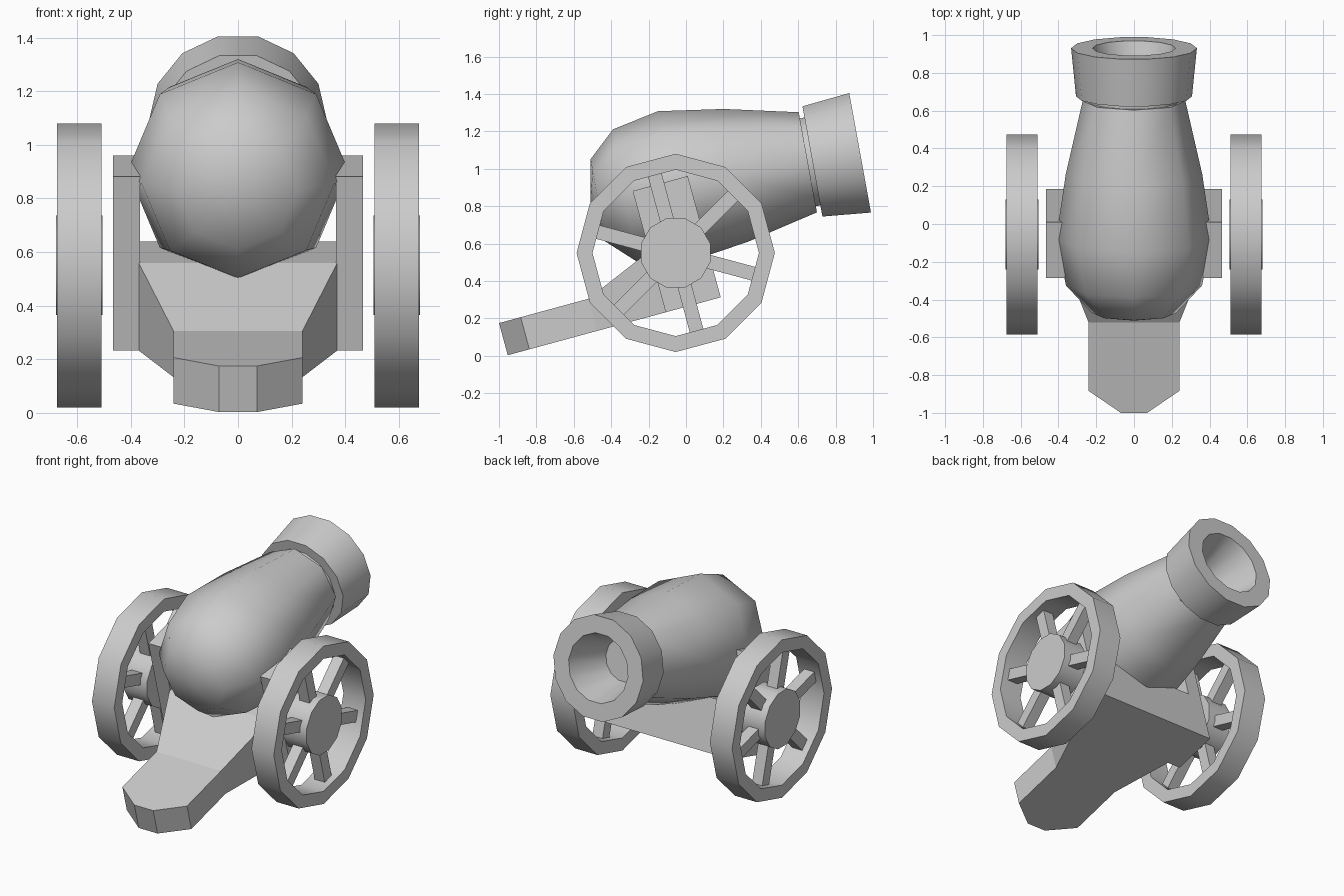
import bpy, bmesh
from math import sin, cos, pi, radians
from mathutils import Vector

if "Cube" in bpy.data.objects:
    bpy.data.objects.remove(bpy.data.objects["Cube"])


def finish(name, bm, angle=None):
    bmesh.ops.recalc_face_normals(bm, faces=bm.faces)
    me = bpy.data.meshes.new(name)
    bm.to_mesh(me)
    bm.free()
    ob = bpy.data.objects.new(name, me)
    bpy.context.collection.objects.link(ob)
    if angle:
        bpy.ops.object.select_all(action='DESELECT')
        ob.select_set(True)
        bpy.context.view_layer.objects.active = ob
        bpy.ops.object.shade_smooth_by_angle(angle=radians(angle))
    return ob


def lathe(name, profile, n, origin, axis, up, phase=0.0, angle=35, closed=False):
    """Revolve (distance along axis, radius) points; radius 0 makes a pole."""
    bm = bmesh.new()
    origin, axis, up = Vector(origin), Vector(axis), Vector(up)
    side = axis.cross(up)
    rings = []
    for s, r in profile:
        c = origin + axis * s
        if r == 0:
            rings.append([bm.verts.new(c)] * n)
        else:
            rings.append([bm.verts.new(c + r * (up * cos(a) + side * sin(a)))
                          for a in (phase + 2 * pi * i / n for i in range(n))])
    pairs = list(zip(rings, rings[1:]))
    if closed:
        pairs.append((rings[-1], rings[0]))
    for p, q in pairs:
        for i in range(n):
            j = (i + 1) % n
            bm.faces.new(list(dict.fromkeys((p[i], p[j], q[j], q[i]))))
    return finish(name, bm, angle)


# Gun tube, raised about ten degrees
t = radians(10.3)
gun = dict(origin=(0, 0, 0.916), axis=(0, cos(t), sin(t)), up=(0, -sin(t), cos(t)))
lathe("barrel", [(-0.52, 0), (-0.478, 0.224), (-0.331, 0.36), (-0.077, 0.412),
                 (0.27, 0.361), (0.662, 0.272), (0.662, 0.235)], 8, angle=60, **gun)
lathe("barrel_neck", [(0.64, 0.245), (0.70, 0.245)], 14, phase=pi / 14, **gun)
lathe("muzzle", [(0.687, 0.24), (0.687, 0.307), (0.946, 0.333), (0.946, 0.22),
                 (0.66, 0.14), (0.66, 0)], 14, phase=pi / 14, angle=40, **gun)

# Carriage frame: u runs forward along the sloping bed, v is normal to it
k = radians(15.2)


def bed(x, u, v):
    return Vector((x, -0.953 + u * cos(k) - v * sin(k), 0.003 + u * sin(k) + v * cos(k)))


def loft(name, sections):
    """Join rectangular sections given as (u, x_min, x_max, height)."""
    bm = bmesh.new()
    loops = [[bm.verts.new(bed(x, u, v)) for x, v in ((a, 0), (b, 0), (b, h), (a, h))]
             for u, a, b, h in sections]
    for p, q in zip(loops, loops[1:]):
        for i in range(4):
            j = (i + 1) % 4
            bm.faces.new((p[i], p[j], q[j], q[i]))
    bm.faces.new(loops[0])
    bm.faces.new(loops[-1])
    return finish(name, bm)


# Carriage with trail
loft("carriage", [(0, -0.07, 0.07, 0.178), (0.12, -0.24, 0.24, 0.178),
                  (0.495, -0.24, 0.24, 0.178), (0.875, -0.37, 0.37, 0.338),
                  (1.18, -0.37, 0.37, 0.338)])

# Side brackets and wheels
WY, WZ = -0.055, 0.55
for label, s in (("right", 1), ("left", -1)):
    a, b = sorted((s * 0.365, s * 0.466))
    loft(label + "_bracket", [(0.875, a, b, 0.672), (1.18, a, b, 0.672)])

    wheel = dict(origin=(0, WY, WZ), axis=(s, 0, 0), up=(0, 0, 1))
    lathe(label + "_wheel_rim", [(0.51, 0.445), (0.51, 0.53), (0.675, 0.53), (0.675, 0.445)],
          12, closed=True, **wheel)
    lathe(label + "_wheel_hub", [(0.506, 0), (0.506, 0.192), (0.679, 0.192), (0.679, 0)],
          12, phase=pi / 12, **wheel)

    # Spokes
    bm = bmesh.new()
    for i in range(6):
        ang = radians(45 + 60 * i)
        out = Vector((0, cos(ang), sin(ang)))
        across = Vector((0, -sin(ang), cos(ang)))
        cube = bmesh.ops.create_cube(bm, size=1)["verts"]
        for v in cube:
            x, y, z = v.co
            v.co = (Vector((s * 0.593, WY, WZ)) + Vector((x * 0.075, 0, 0))
                    + across * y * 0.075 + out * (0.30 + z * 0.29))
    finish(label + "_wheel_spokes", bm)
